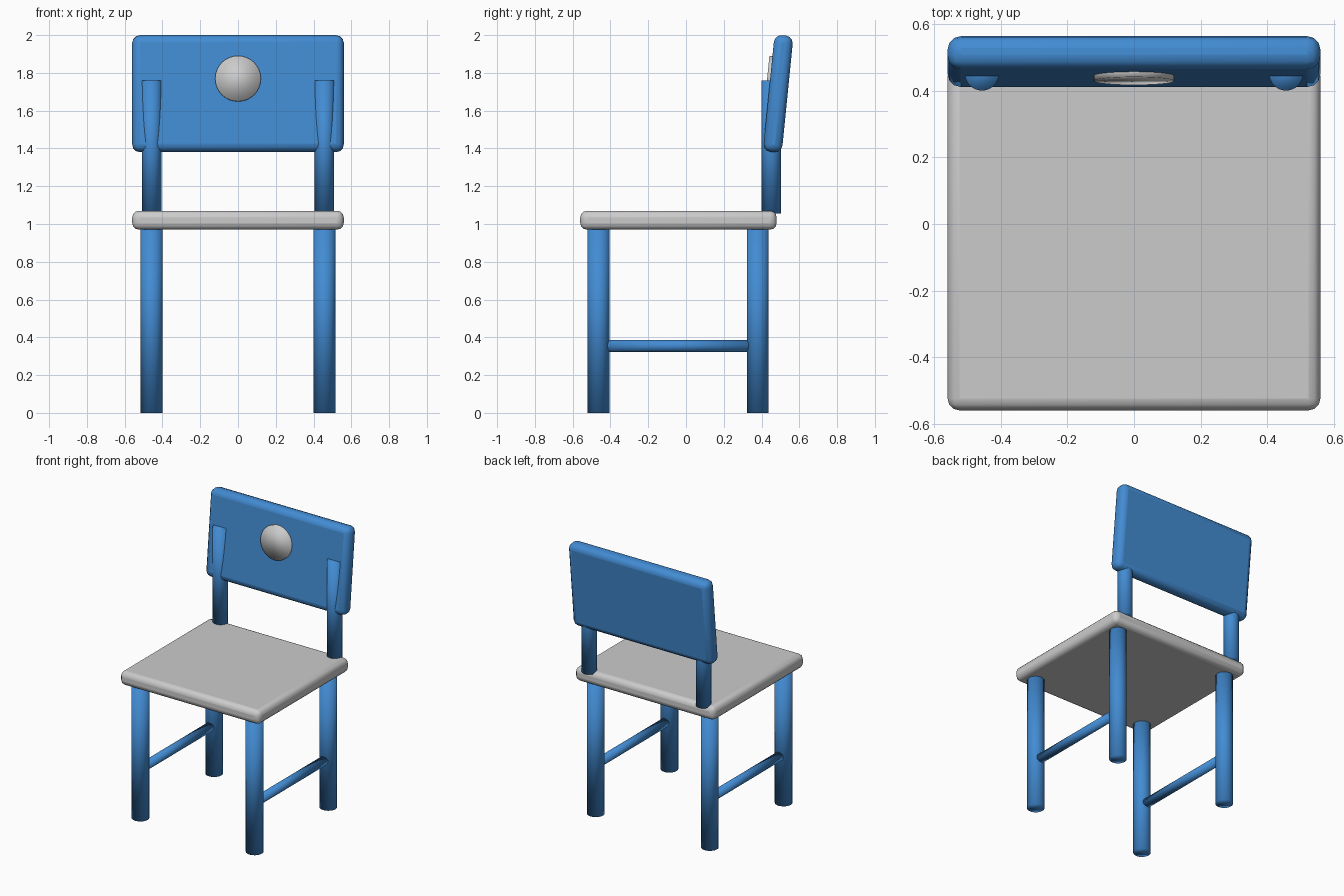
import bpy
from math import radians, sin, cos
from mathutils import Vector

if "Cube" in bpy.data.objects:
    bpy.data.objects.remove(bpy.data.objects["Cube"])

blue = bpy.data.materials.new("blue_paint")
blue.diffuse_color = (0.055, 0.26, 0.65, 1)
blue.use_nodes = True
blue.node_tree.nodes["Principled BSDF"].inputs["Base Color"].default_value = blue.diffuse_color


def finish(obj, name, mat):
    obj.name = name
    if mat:
        obj.data.materials.append(mat)
    return obj


def rod(name, start, end, radius, mat=blue):
    """Smooth cylinder between two points."""
    a, b = Vector(start), Vector(end)
    bpy.ops.mesh.primitive_cylinder_add(
        vertices=32, radius=radius, depth=(b - a).length, location=(a + b) / 2,
        rotation=(b - a).to_track_quat('Z', 'Y').to_euler())
    bpy.ops.object.shade_smooth()
    return finish(bpy.context.object, name, mat)


def panel(name, center, size, bevel, tilt=0, mat=None):
    """Box with rounded edges, leaning back by tilt."""
    bpy.ops.mesh.primitive_cube_add(size=1, location=center)
    obj = bpy.context.object
    obj.scale = size
    bpy.ops.object.transform_apply(location=False, rotation=False, scale=True)
    obj.rotation_euler.x = -tilt
    mod = obj.modifiers.new("rounded_edges", 'BEVEL')
    mod.width = bevel
    mod.segments = 3
    bpy.ops.object.shade_smooth_by_angle(angle=radians(28))
    return finish(obj, name, mat)


# Seat
panel("seat", (0, -0.04, 1.02), (1.12, 1.04, 0.10), 0.035)

# Legs, side stretchers and back posts, left and right
for side, x in (("left", -0.457), ("right", 0.457)):
    rod(f"front_leg_{side}", (x, -0.463, 0), (x, -0.463, 1.0), 0.058)
    rod(f"back_leg_{side}", (x, 0.38, 0), (x, 0.38, 1.0), 0.058)
    rod(f"stretcher_{side}", (x, -0.415, 0.355), (x, 0.335, 0.355), 0.032)
    rod(f"back_post_{side}", (x, 0.452, 1.055), (x, 0.452, 1.76), 0.051)

# Leaning backrest
tilt = radians(5.7)
center = Vector((0, 0.488, 1.69))
panel("backrest", center, (1.12, 0.10, 0.62), 0.04, tilt, blue)

# Round button on the front of the backrest
up = Vector((0, sin(tilt), cos(tilt)))
out = Vector((0, -cos(tilt), sin(tilt)))
spot = center + up * 0.074
rod("backrest_button", spot + out * 0.03, spot + out * 0.066, 0.121, None)
